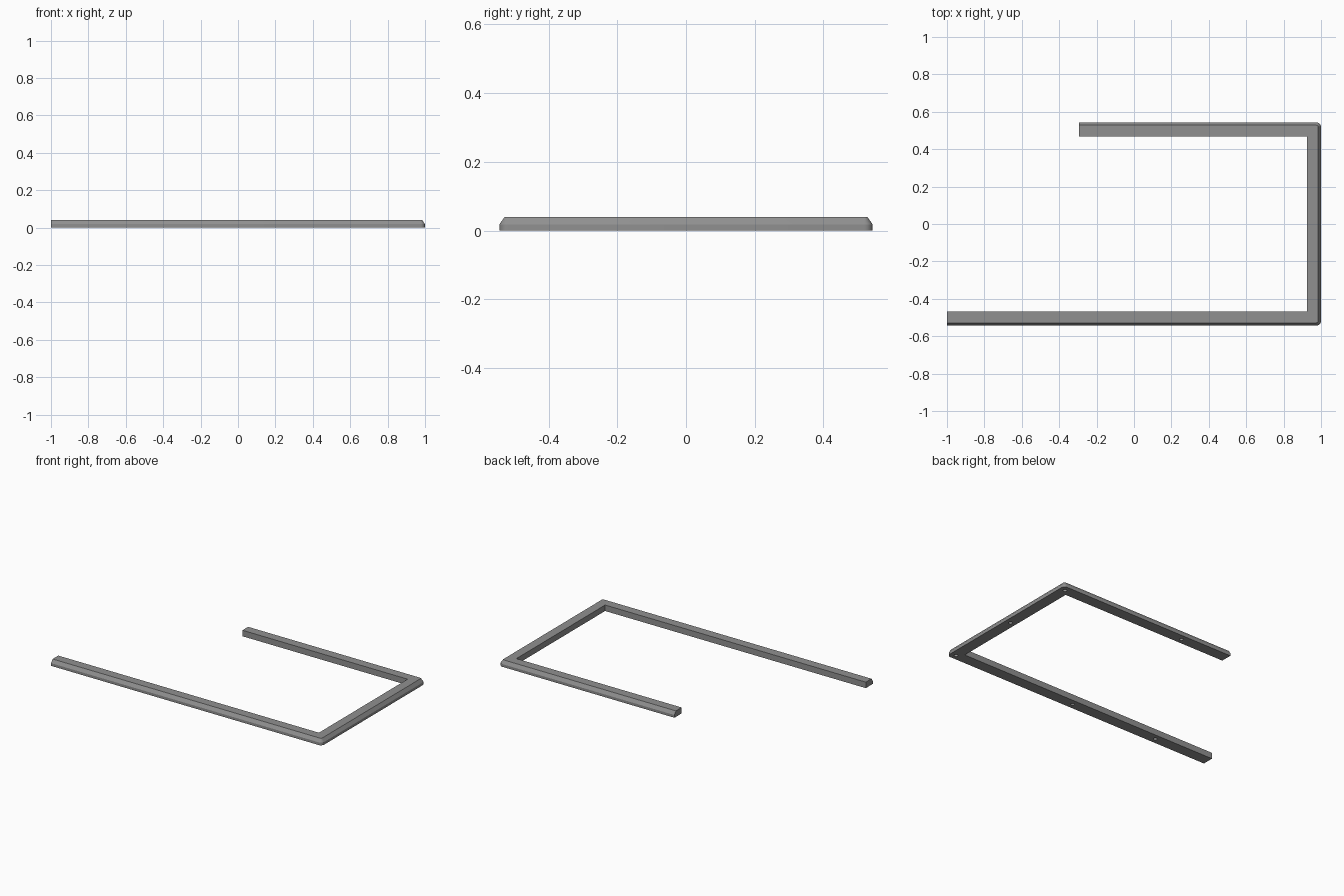
import bpy, bmesh, math

if "Cube" in bpy.data.objects:
    bpy.data.objects.remove(bpy.data.objects["Cube"])

X0, X1 = -1.0, 1.0           # long arm end, outer right edge
Y = 0.543                    # outer half depth
W = 0.075                    # bar width
SHORT_END = -0.295           # end of the short back arm
R = 0.024                    # outer corner radius
SEG = 5


def material(name, value):
    m = bpy.data.materials.new(name)
    m.diffuse_color = (value, value, value, 1)
    m.use_nodes = True
    m.node_tree.nodes["Principled BSDF"].inputs["Base Color"].default_value = m.diffuse_color
    return m


grey = material("mid grey", 0.28)


def outline(inset):
    """U-shaped footprint; only the outer edges move in by the inset."""
    pts = [(X0, -Y + inset)]
    for sy, start in ((-1, -90), (1, 0)):
        for i in range(SEG + 1):
            a = math.radians(start + 90 * i / SEG)
            pts.append((X1 - R + (R - inset) * math.cos(a),
                        sy * (Y - R) + (R - inset) * math.sin(a)))
    pts += [(SHORT_END, Y - inset), (SHORT_END, Y - W),
            (X1 - W, Y - W), (X1 - W, -Y + W), (X0, -Y + W)]
    return pts


# Bar frame: upright lower wall, sloped outer upper edge, flat top
bm = bmesh.new()
rings = []
for inset, z in ((0, 0), (0, 0.018), (0.015, 0.04)):
    rings.append([bm.verts.new((x, y, z)) for x, y in outline(inset)])
n = len(rings[0])
for low, high in zip(rings, rings[1:]):
    for i in range(n):
        j = (i + 1) % n
        bm.faces.new((low[i], low[j], high[j], high[i]))
bm.faces.new(rings[-1])
bm.faces.new(rings[0][::-1])
bmesh.ops.recalc_face_normals(bm, faces=bm.faces)
mesh = bpy.data.meshes.new("bar_frame")
bm.to_mesh(mesh)
bm.free()
frame = bpy.data.objects.new("bar_frame", mesh)
bpy.context.collection.objects.link(frame)
mesh.materials.append(grey)

# Blind screw holes in the underside
cy = Y - W / 2
cx = X1 - W / 2
bm = bmesh.new()
for x, y in ((cx, -cy), (cx, 0), (cx, cy), (0.055, cy), (0.055, -cy), (-0.59, -cy)):
    made = bmesh.ops.create_cone(bm, cap_ends=True, segments=16,
                                 radius1=0.012, radius2=0.012, depth=0.05)
    bmesh.ops.translate(bm, verts=made["verts"], vec=(x, y, 0))
mesh = bpy.data.meshes.new("hole_cutter")
bm.to_mesh(mesh)
bm.free()
mesh.materials.append(grey)
cutter = bpy.data.objects.new("hole_cutter", mesh)
bpy.context.collection.objects.link(cutter)
cutter.hide_render = True
cutter.hide_set(True)

cut = frame.modifiers.new("screw_holes", "BOOLEAN")
cut.operation = "DIFFERENCE"
cut.solver = "EXACT"
cut.object = cutter

# Apply the cut, then smooth only the gentle corner facets
bpy.context.view_layer.objects.active = frame
frame.select_set(True)
bpy.ops.object.modifier_apply(modifier=cut.name)
bpy.data.objects.remove(cutter)
bpy.ops.object.shade_smooth_by_angle(angle=math.radians(30))
